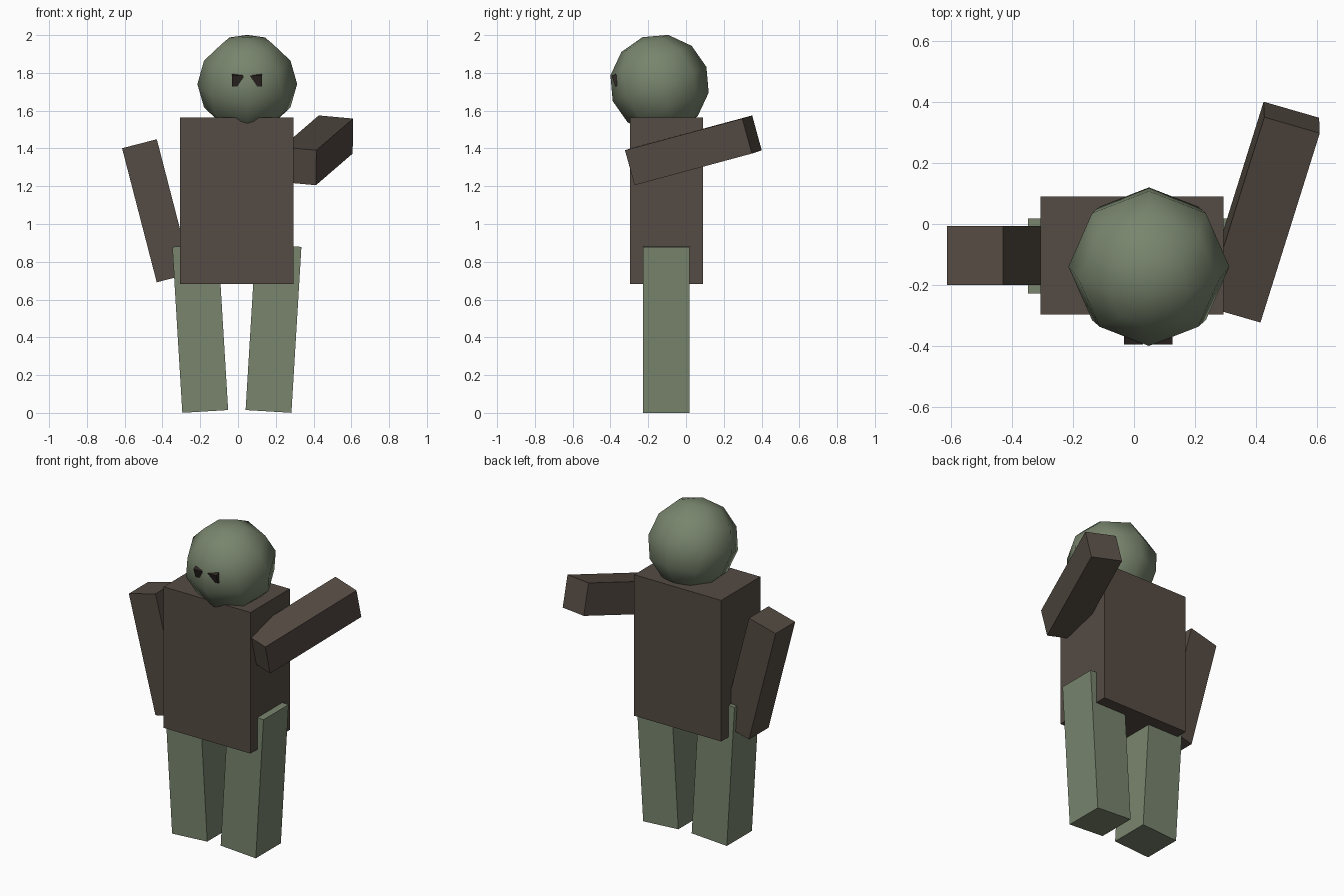
import bpy
from math import radians
from mathutils import Euler, Vector

if "Cube" in bpy.data.objects:
    bpy.data.objects.remove(bpy.data.objects["Cube"])


def material(name, rgb):
    m = bpy.data.materials.new(name)
    m.diffuse_color = (*rgb, 1)
    m.use_nodes = True
    m.node_tree.nodes["Principled BSDF"].inputs["Base Color"].default_value = m.diffuse_color
    return m


GREEN = material("green", (0.19, 0.235, 0.155))
BROWN = material("brown", (0.09, 0.07, 0.056))
DARK = material("dark", (0.03, 0.022, 0.02))


def box(name, loc, size, mat, rot=(0, 0, 0)):
    bpy.ops.mesh.primitive_cube_add(size=1, location=loc,
                                    rotation=[radians(a) for a in rot])
    ob = bpy.context.object
    ob.name = name
    ob.scale = size
    ob.data.materials.append(mat)
    return ob


# Torso
box("torso", (-0.006, -0.103, 1.123), (0.6, 0.387, 0.88), BROWN)

# Legs, splayed slightly so the feet come together
for side, name in ((-1, "right_leg"), (1, "left_leg")):
    box(name, (-0.006 + side * 0.194, -0.105, 0.447), (0.243, 0.247, 0.88),
        GREEN, (0, side * 3.45, 0))

# Arms: one hanging, one raised and swung
box("hanging_arm", (-0.43, -0.103, 1.07), (0.19, 0.193, 0.733), BROWN, (0, -14.5, 0))
box("raised_arm", (0.42, 0.039, 1.39), (0.19, 0.672, 0.192), BROWN, (14.5, 5, -16.1))

# Head: low-poly ball nodding forward
TILT = 20
center = Vector((0.049, -0.14, 1.741))
bpy.ops.mesh.primitive_uv_sphere_add(segments=8, ring_count=6, radius=0.264,
                                     location=center, rotation=(radians(TILT), 0, 0))
head = bpy.context.object
head.name = "head"
head.data.materials.append(GREEN)
bpy.ops.object.shade_smooth()

# Eyes: small cubes sunk into the head, sharing its tilt
nod = Euler((radians(TILT), 0, 0)).to_matrix()
for side, name in ((-1, "right_eye"), (1, "left_eye")):
    box(name, center + nod @ Vector((side * 0.048 - 0.002, -0.193, 0.098)),
        (0.062, 0.062, 0.062), DARK, (TILT, 0, 0))
